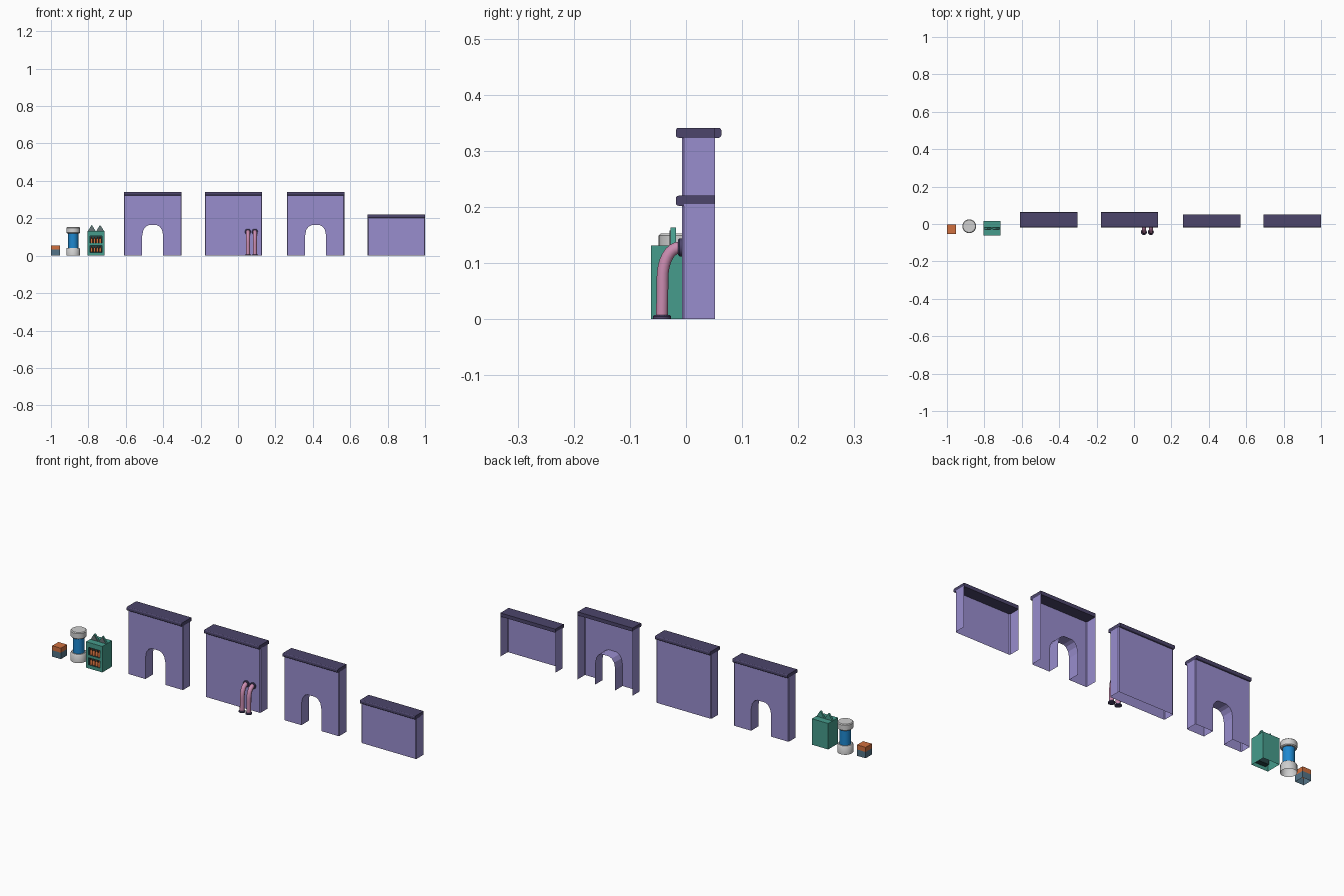
import bpy, bmesh, math
from mathutils import Vector

if "Cube" in bpy.data.objects:
    bpy.data.objects.remove(bpy.data.objects["Cube"])


def material(name, *rgb):
    lin = [((c / 255 + 0.055) / 1.055) ** 2.4 for c in rgb] + [1]
    m = bpy.data.materials.new(name)
    m.use_nodes = True
    m.diffuse_color = lin
    m.node_tree.nodes["Principled BSDF"].inputs["Base Color"].default_value = lin
    return m


PURPLE = material("wall purple", 153, 141, 206)
DARK = material("trim dark purple", 76, 69, 107)
PINK = material("pipe pink", 202, 140, 176)
TEAL = material("cabinet teal", 70, 156, 140)
SHADE = material("recess dark teal", 38, 66, 68)
ORANGE = material("orange", 208, 112, 62)
SLATE = material("slate blue", 84, 116, 136)
PALE = material("pale grey", 208, 208, 208)
BLUE = material("tank blue", 30, 136, 208)
GREY = material("ear grey", 104, 116, 118)


def finish(name, bm, *mats, smooth=False):
    bmesh.ops.remove_doubles(bm, verts=bm.verts, dist=0.00005)
    bmesh.ops.recalc_face_normals(bm, faces=bm.faces)
    me = bpy.data.meshes.new(name)
    bm.to_mesh(me)
    bm.free()
    ob = bpy.data.objects.new(name, me)
    bpy.context.collection.objects.link(ob)
    for m in mats:
        me.materials.append(m)
    if smooth:
        bpy.ops.object.select_all(action="DESELECT")
        ob.select_set(True)
        bpy.context.view_layer.objects.active = ob
        bpy.ops.object.shade_smooth_by_angle(angle=math.radians(40))
    return ob


def face(bm, pts):
    return bm.faces.new([bm.verts.new(p) for p in pts])


def strip(bm, a, b):
    """Quads between two open point rows."""
    for i in range(len(a) - 1):
        face(bm, (a[i], a[i + 1], b[i + 1], b[i]))


def prism(name, ring_a, shift, mat):
    """Closed outline swept along a vector, capped at both ends."""
    bm = bmesh.new()
    ring_b = [Vector(p) + Vector(shift) for p in ring_a]
    face(bm, ring_a)
    face(bm, ring_b)
    strip(bm, list(ring_a) + [ring_a[0]], ring_b + [ring_b[0]])
    return finish(name, bm, mat)


def lathe(name, x, y, profile, mat, sides=24, axis="Z"):
    """Profile of (radius, height) turned round an upright or y axis."""
    bm = bmesh.new()
    rings = []
    for r, h in profile:
        ring = []
        for i in range(sides + 1):
            a = math.tau * i / sides
            u, v = r * math.cos(a), r * math.sin(a)
            ring.append((x + u, y + v, h) if axis == "Z" else (x + u, h, y + v))
        rings.append(ring)
    for a, b in zip(rings, rings[1:]):
        strip(bm, a, b)
    bmesh.ops.dissolve_degenerate(bm, dist=0.00005, edges=bm.edges)
    return finish(name, bm, mat, smooth=True)


# Walls: hollow shells, open below, some with an arch or an open back
FRONT, BACK, WIDTH, CH = -0.007, 0.052, 0.307, 0.0035
HALF_ARCH = [(0.056, 0), (0.056, 0.108), (0.05, 0.138), (0.037, 0.156), (0.022, 0.163)]
ARCH = [(-u, z) for u, z in HALF_ARCH] + [(u, z) for u, z in reversed(HALF_ARCH)]


def wall(name, cx, top, arch, open_back):
    bm = bmesh.new()
    h, w = top - 0.015, WIDTH / 2
    hole = ARCH if arch else []
    outline = [(CH - w, 0)] + hole + [(w - CH, 0), (w - CH, h), (CH - w, h)]
    for y in [FRONT] if open_back else [FRONT, BACK]:
        face(bm, [(cx + u, y, z) for u, z in outline])
    for s in (-1, 1):
        plan = [(w - CH, FRONT), (w, FRONT + CH)]
        plan += [(w, BACK)] if open_back else [(w, BACK - CH), (w - CH, BACK)]
        strip(bm, [(cx + s * u, y, 0) for u, y in plan], [(cx + s * u, y, h) for u, y in plan])
    if arch:
        strip(bm, [(cx + u, FRONT, z) for u, z in hole], [(cx + u, BACK, z) for u, z in hole])
    finish(name, bm, PURPLE)

    # Rounded coping along the top
    y0, y1, z0, r = -0.018, BACK if open_back else 0.063, top - 0.018, 0.005
    corners = [(y0 + r, z0 + r, 180), (y1 - r, z0 + r, 270), (y1 - r, top - r, 0), (y0 + r, top - r, 90)]
    ring = []
    for i, (y, z, start) in enumerate(corners):
        if open_back and i in (1, 2):
            ring.append((cx - w, y1, z0 if i == 1 else top))
            continue
        for k in range(4):
            a = math.radians(start + 30 * k)
            ring.append((cx - w, y + r * math.cos(a), z + r * math.sin(a)))
    prism(name + "_coping", ring, (WIDTH, 0, 0), DARK)


wall("arched_wall", -0.456, 0.341, True, False)
wall("plain_wall", -0.024, 0.341, False, False)
wall("open_back_arched_wall", 0.415, 0.341, True, True)
wall("low_wall", 0.8465, 0.22, False, True)

# Pair of bent pipes with flanges
for side, x in (("right", 0.053), ("left", 0.09)):
    cu = bpy.data.curves.new(side + "_pipe", "CURVE")
    cu.dimensions = "3D"
    cu.bevel_depth = 0.011
    cu.bevel_resolution = 3
    cu.resolution_u = 8
    sp = cu.splines.new("BEZIER")
    sp.bezier_points.add(2)
    path = [(-0.043, 0.002, 0, 0.02), (-0.042, 0.07, 0, 0.035), (-0.009, 0.128, 0.02, 0)]
    for p, (y, z, dy, dz) in zip(sp.bezier_points, path):
        p.co = (x, y, z)
        p.handle_left = (x, y - dy, z - dz)
        p.handle_right = (x, y + dy, z + dz)
    ob = bpy.data.objects.new(side + "_pipe", cu)
    bpy.context.collection.objects.link(ob)
    cu.materials.append(PINK)
    bpy.ops.object.select_all(action="DESELECT")
    ob.select_set(True)
    bpy.context.view_layer.objects.active = ob
    bpy.ops.object.convert(target="MESH")
    bpy.ops.object.shade_smooth_by_angle(angle=math.radians(40))
    disc = [(0, 0), (0.016, 0), (0.016, 0.005), (0.014, 0.007), (0, 0.007)]
    lathe(side + "_floor_flange", x, -0.043, disc, DARK, 16)
    lathe(side + "_wall_flange", x, 0.128, [(r, FRONT - h) for r, h in disc], DARK, 16, "Y")

# Crate: slate body, open below, with an orange lid
bm = bmesh.new()
box = [(-1, -0.053), (-0.952, -0.053), (-0.952, -0.004), (-1, -0.004), (-1, -0.053)]
rows = [[(x, y, z) for x, y in box] for z in (0, 0.032, 0.055)]
strip(bm, rows[0], rows[1])
strip(bm, rows[1], rows[2])
face(bm, rows[2][:4])
for f in bm.faces:
    f.material_index = int(f.calc_center_median().z > 0.032)
finish("crate", bm, SLATE, ORANGE)

# Tank: blue cylinder between two pale collars
TX, TY, R = -0.881, -0.012, 0.037
lathe("tank_base", TX, TY, [(R, 0), (R, 0.037), (R - 0.004, 0.042), (0.026, 0.042)], PALE)
lathe("tank_glass", TX, TY, [(0.027, 0.04), (0.027, 0.122)], BLUE)
lathe("tank_top", TX, TY, [(0.026, 0.119), (R - 0.004, 0.119), (R, 0.123), (R, 0.149),
                           (R - 0.004, 0.153), (0, 0.153)], PALE)

# Cabinet: open below, with two recessed shelves on the front
X0, X1, Y0, Y1, TOP = -0.805, -0.714, -0.062, 0.016, 0.131
xs = [X0, X0 + 0.014, X1 - 0.014, X1]
zs = [0, 0.018, 0.054, 0.068, 0.106, TOP]
bm = bmesh.new()
recesses = []
for i in range(3):
    for j in range(5):
        f = face(bm, [(xs[a], Y0, zs[b]) for a, b in ((i, j), (i + 1, j), (i + 1, j + 1), (i, j + 1))])
        if i == 1 and j in (1, 3):
            recesses.append(f)
walls = [(X0, Y0), (X0, Y1), (X1, Y1), (X1, Y0)]
strip(bm, [(x, y, 0) for x, y in walls], [(x, y, TOP) for x, y in walls])
face(bm, [(x, y, TOP) for x, y in walls])
bm.normal_update()
for f in recesses:
    f.material_index = 1
    rim = bmesh.ops.inset_individual(bm, faces=[f], thickness=0.0005, depth=-0.025)
    for g in rim["faces"]:
        g.material_index = 1
finish("cabinet", bm, TEAL, SHADE)

# Orange bottles standing on the shelves
for shelf, z in (("lower", zs[1]), ("upper", zs[3])):
    for k in range(4):
        x = xs[1] + 0.0085 + k * 0.0153
        bottle = [(0, z + 0.001), (0.0065, z + 0.001), (0.0065, z + 0.02), (0.003, z + 0.025),
                  (0.003, z + 0.031), (0, z + 0.031)]
        lathe(f"{shelf}_bottle_{k + 1}", x, Y0 + 0.009, bottle, ORANGE, 10)

# Pointed ears on the cabinet, with grey front plates
for side, x in (("right", -0.782), ("left", -0.737)):
    for part, k, y, depth, mat in (("ear", 1, -0.028, 0.010, TEAL), ("ear_plate", 0.85, -0.0295, 0.0015, GREY)):
        tri = [(-0.021, 0), (0.021, 0), (0.004, 0.028), (0, 0.032), (-0.004, 0.028)]
        prism(f"{side}_{part}", [(x + u * k, y, TOP + v * k) for u, v in tri], (0, depth, 0), mat)
